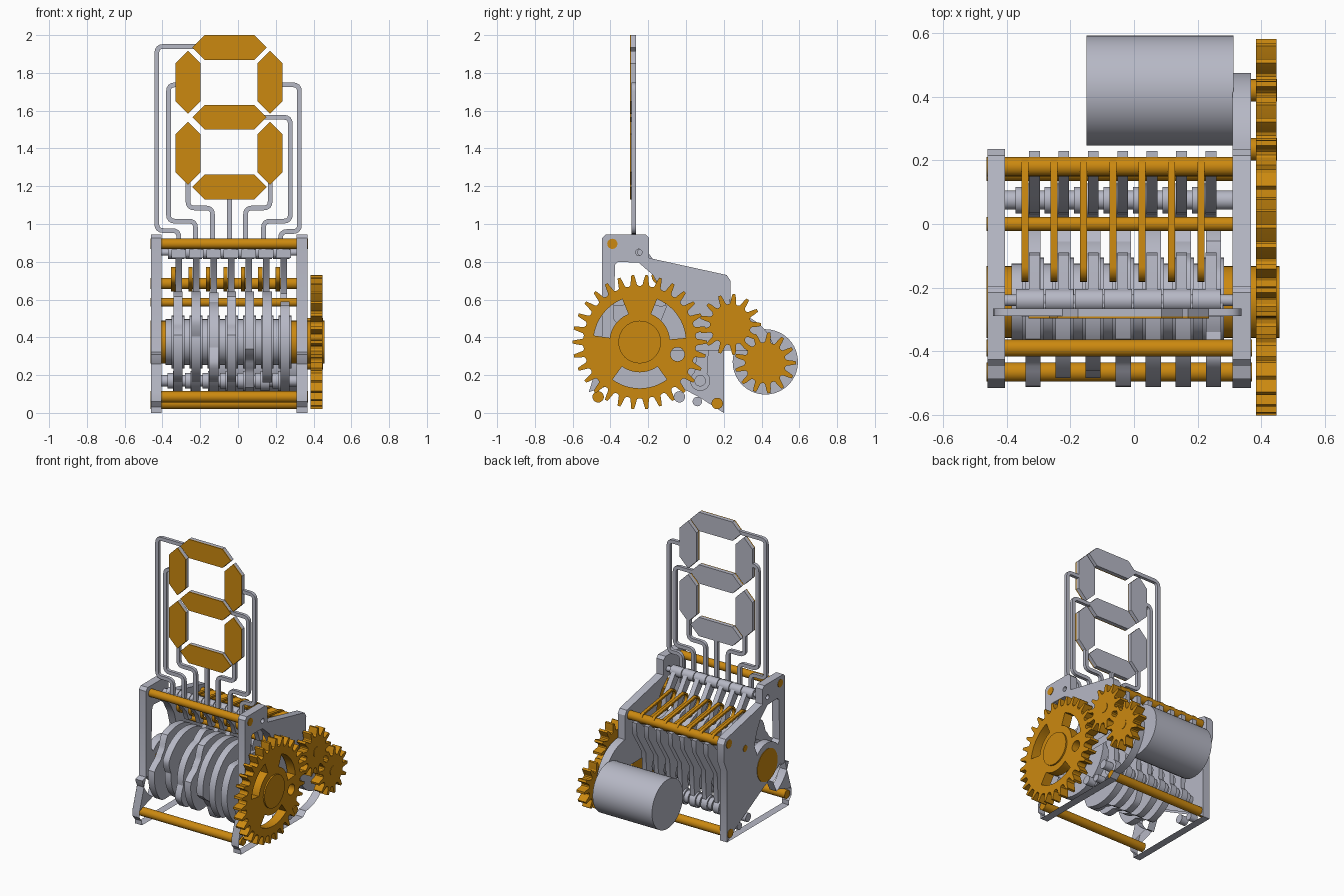
import bpy, bmesh, math
from mathutils import Matrix, Vector

cube = bpy.data.objects.get("Cube")
if cube:
    bpy.data.objects.remove(cube, do_unlink=True)


def material(name, rgb):
    m = bpy.data.materials.new(name)
    m.use_nodes = True
    m.diffuse_color = (*rgb, 1)
    bsdf = next(n for n in m.node_tree.nodes if n.type == 'BSDF_PRINCIPLED')
    bsdf.inputs["Base Color"].default_value = (*rgb, 1)
    bsdf.inputs["Roughness"].default_value = 0.6
    return m


GREY = material("cool grey", (0.47, 0.48, 0.56))
ORANGE = material("amber orange", (0.60, 0.25, 0.005))

# Sketch planes: "X" draws in (y, z) and extrudes along x; "Y" draws in (x, z) and extrudes along y
PLANES = {"X": Matrix(((0, 0, 1, 0), (1, 0, 0, 0), (0, 1, 0, 0), (0, 0, 0, 1))),
          "Y": Matrix(((1, 0, 0, 0), (0, 0, -1, 0), (0, 1, 0, 0), (0, 0, 0, 1)))}


def prism(name, loops, a, b, mat, axis="X"):
    """Extrude an outline, with further loops as holes, from a to b."""
    cu = bpy.data.curves.new(name, 'CURVE')
    cu.dimensions = '2D'
    cu.fill_mode = 'BOTH'
    cu.extrude = abs(b - a) / 2
    for loop in loops:
        sp = cu.splines.new('POLY')
        sp.points.add(len(loop) - 1)
        for p, co in zip(sp.points, loop):
            p.co = (co[0], co[1], 0, 1)
        sp.use_cyclic_u = True
    tmp = bpy.data.objects.new(name + "_sketch", cu)
    bpy.context.scene.collection.objects.link(tmp)
    bpy.context.view_layer.update()
    dg = bpy.context.evaluated_depsgraph_get()
    me = bpy.data.meshes.new_from_object(tmp.evaluated_get(dg))
    bpy.data.objects.remove(tmp, do_unlink=True)
    bpy.data.curves.remove(cu)
    mid = (a + b) / 2 * (-1 if axis == "Y" else 1)
    me.transform(PLANES[axis] @ Matrix.Translation((0, 0, mid)))
    bm = bmesh.new()
    bm.from_mesh(me)
    bmesh.ops.remove_doubles(bm, verts=bm.verts, dist=1e-5)
    bmesh.ops.recalc_face_normals(bm, faces=bm.faces)
    bm.to_mesh(me)
    bm.free()
    me.name = name
    me.materials.clear()
    me.materials.append(mat)
    ob = bpy.data.objects.new(name, me)
    bpy.context.scene.collection.objects.link(ob)
    return ob


def arc(c, r, a0=0, a1=360, n=40):
    full = abs(a1 - a0) >= 360
    return [(c[0] + r * math.cos(math.radians(a0 + (a1 - a0) * i / n)),
             c[1] + r * math.sin(math.radians(a0 + (a1 - a0) * i / n)))
            for i in range(n if full else n + 1)]


def rod(name, c, r, a, b, mat):
    return prism(name, [arc(c, r)], a, b, mat)


def sector(c, r0, r1, a0, a1):
    return arc(c, r1, a0, a1, 12) + arc(c, r0, a1, a0, 12)


AXLE = (-0.245, 0.375)

# Side plates with window, slot and small holes
front_edge = [(-0.195, 0.82), (-0.195, 0.925), (-0.215, 0.945), (-0.425, 0.945), (-0.445, 0.925),
              (-0.445, 0.32), (-0.515, 0.11), (-0.515, 0.06), (-0.49, 0.03), (-0.49, 0)]
back_top = [(0.235, 0.70), (0.215, 0.73)]
window = [(-0.36, 0.80), (-0.375, 0.785), (-0.385, 0.50)] + arc(AXLE, 0.155, 140, 45, 12) + \
         [(-0.105, 0.56), (-0.13, 0.65), (-0.175, 0.73), (-0.25, 0.795)]
holes = [window, sector(AXLE, 0.16, 0.25, 195, 245), arc((-0.25, 0.85), 0.017, n=16),
         arc((-0.035, 0.085), 0.03, n=20), arc((0.06, 0.06), 0.025, n=20)]
prism("left_side_plate", [[(0.2, 0)] + arc((0.225, 0.28), 0.25, -88, 88, 32) + back_top + front_edge] + holes,
      0.31, 0.367, GREY)
prism("right_side_plate", [[(0.2, 0), (0.2, 0.5), (0.235, 0.58)] + back_top + front_edge] + holes,
      -0.46, -0.405, GREY)

# Cross rods tying the plates together
for name, c, r, end in (("front_top_rod", (-0.39, 0.895), 0.027, 0.37),
                        ("front_bottom_rod", (-0.465, 0.085), 0.03, 0.37),
                        ("back_bottom_rod", (0.165, 0.05), 0.03, 0.33),
                        ("back_top_rod", (0.18, 0.685), 0.03, 0.33),
                        ("middle_rod", (0.0, 0.585), 0.022, 0.33)):
    rod(name, c, r, -0.463, end, ORANGE)
rod("display_pivot_rod", (-0.24, 0.85), 0.018, -0.41, 0.32, GREY)
rod("follower_pivot_rod", (0.075, 0.17), 0.03, -0.41, 0.32, GREY)

# Camshaft and spacer drum
rod("cam_axle", AXLE, 0.113, -0.463, 0.457, ORANGE)
rod("cam_drum", AXLE, 0.121, -0.385, 0.28, GREY)

# Motor
rod("motor", (0.42, 0.27), 0.173, -0.15, 0.312, GREY)


# Gears
def gear_outline(c, teeth, root, tip):
    pts = []
    for i in range(teeth):
        for f, r in ((-0.40, root), (-0.27, root + 0.006), (-0.17, (root + tip) / 2 + 0.008), (-0.10, tip),
                     (0.10, tip), (0.17, (root + tip) / 2 + 0.008), (0.27, root + 0.006), (0.40, root)):
            a = 2 * math.pi * (i + f) / teeth
            pts.append((c[0] + r * math.cos(a), c[1] + r * math.sin(a)))
    return pts


cuts = [sector(AXLE, 0.16, 0.245, a, b) for a, b in ((5, 68), (112, 172), (234, 306))]
cuts.append(arc((-0.045, 0.31), 0.037, n=24))
prism("large_gear", [gear_outline(AXLE, 30, 0.298, 0.356)] + cuts, 0.383, 0.447, ORANGE)
for name, c in (("idler_gear", (0.235, 0.468)), ("motor_gear", (0.42, 0.265))):
    prism(name, [gear_outline(c, 13, 0.108, 0.162)], 0.383, 0.447, ORANGE)
    rod(name + "_shaft", c, 0.035, 0.35, 0.45, ORANGE)

# Seven cams: each digit's segment raises the rim over a tenth of a turn
ON = ["02356789", "045689", "0268", "0235689", "013456789", "2345689", "01234789"]


def cam_outline(digits):
    def lift(a):
        return str(round(3 - (a - 180) / 36) % 10) in digits
    pts = []
    for a in range(0, 360, 4):
        smooth = sum(lift(a + d) for d in range(-8, 9, 2)) / 9
        pts += arc(AXLE, 0.215 + 0.052 * smooth, a, a, 1)[:1]
    return pts


def hull_loop(c0, r0, c1, r1):
    return arc(c0, r0, 90, 270, 12) + arc(c1, r1, -90, 90, 12)


# Mechanism repeated for each segment
for i in range(7):
    n = str(i + 1)
    x = -0.3175 + 0.0945 * i
    prism("cam_" + n, [cam_outline(ON[i])], x - 0.024, x + 0.024, GREY)
    rod("cam_collar_" + n, AXLE, 0.14, x - 0.034, x + 0.034, GREY)
    # Follower lever at the back
    x = -0.313 + 0.0925 * i
    prism("follower_" + n, [[(0.04, 0.17), (0.11, 0.17), (0.125, 0.42), (0.225, 0.58), (0.23, 0.665),
                             (0.19, 0.665), (0.08, 0.53), (0.035, 0.43), (0.03, 0.36), (0.055, 0.3)]],
          x - 0.017, x + 0.017, GREY)
    rod("follower_roller_" + n, (0.075, 0.17), 0.053, x - 0.03, x + 0.017, GREY)
    rod("follower_spacer_" + n, (0.075, 0.17), 0.042, x - 0.06, x - 0.02, GREY)
    # Display arm with its pivot sleeve
    prism("display_arm_" + n, [[(-0.27, 0.84), (-0.22, 0.875), (-0.15, 0.78), (-0.10, 0.72),
                                (-0.09, 0.63), (-0.125, 0.63), (-0.15, 0.70)]], x - 0.017, x + 0.017, GREY)
    rod("pivot_sleeve_" + n, (-0.24, 0.85), 0.035, x - 0.058, x + 0.030, GREY)
    prism("segment_foot_" + n, [[(-0.29, 0.82), (-0.235, 0.82), (-0.235, 0.865), (-0.29, 0.865)]],
          x - 0.04, x + 0.038, GREY)
    # Return band
    x = -0.343 + 0.0922 * i
    prism("return_band_" + n, [hull_loop((-0.135, 0.725), 0.047, (0.165, 0.685), 0.043),
                               hull_loop((-0.135, 0.725), 0.034, (0.165, 0.685), 0.030)],
          x - 0.011, x + 0.011, ORANGE)


# Display segments: grey backing with an amber face
def hexagon(cx, cz, half, w, upright):
    pts = [(-half, 0), (-half + w, -w), (half - w, -w), (half, 0), (half - w, w), (-half + w, w)]
    return [(cx + v, cz + u) if upright else (cx + u, cz + v) for u, v in pts]


SEGMENTS = (("top", -0.045, 1.935, 0.197, False), ("upper_right", -0.265, 1.75, 0.167, True),
            ("lower_right", -0.265, 1.375, 0.167, True), ("bottom", -0.045, 1.195, 0.197, False),
            ("lower_left", 0.17, 1.375, 0.167, True), ("middle", -0.045, 1.565, 0.197, False),
            ("upper_left", 0.17, 1.75, 0.167, True))
for name, cx, cz, half, upright in SEGMENTS:
    shape = hexagon(cx, cz, half, 0.066, upright)
    prism(name + "_segment", [shape], -0.29, -0.265, GREY, "Y")
    prism(name + "_segment_face", [shape], -0.297, -0.29, ORANGE, "Y")


# Bent stems carrying the segments
def ribbon(path, w, r):
    p = [Vector(q) for q in path]
    line = [p[0]]
    for a, b, c in zip(p, p[1:], p[2:]):
        s, e = b + (a - b).normalized() * r, b + (c - b).normalized() * r
        line += [s * (1 - t) ** 2 + b * 2 * t * (1 - t) + e * t * t for t in (0, 0.25, 0.5, 0.75, 1)]
    line.append(p[-1])
    left, right = [], []
    for i, q in enumerate(line):
        d = (line[min(i + 1, len(line) - 1)] - line[max(i - 1, 0)]).normalized()
        off = Vector((-d.y, d.x)) * w / 2
        left.append(q + off)
        right.append(q - off)
    return left + right[::-1]


STEMS = ([(-0.20, 1.94), (-0.43, 1.94), (-0.43, 0.965), (-0.313, 0.965), (-0.313, 0.83)],
         [(-0.30, 1.737), (-0.368, 1.737), (-0.368, 1.015), (-0.225, 1.015), (-0.225, 0.83)],
         [(-0.265, 1.25), (-0.265, 1.085), (-0.135, 1.085), (-0.135, 0.83)],
         [(-0.045, 1.16), (-0.045, 0.83)],
         [(0.17, 1.25), (0.17, 1.085), (0.04, 1.085), (0.04, 0.83)],
         [(0.10, 1.565), (0.277, 1.565), (0.277, 1.015), (0.135, 1.015), (0.135, 0.83)],
         [(0.20, 1.737), (0.325, 1.737), (0.325, 0.96), (0.225, 0.96), (0.225, 0.83)])
for (name, *_), path in zip(SEGMENTS, STEMS):
    prism(name + "_stem", [ribbon(path, 0.025, 0.035)], -0.289, -0.266, GREY, "Y")

# Smooth round surfaces, keep edges sharp
bpy.ops.object.select_all(action='DESELECT')
for ob in bpy.context.scene.objects:
    if ob.type == 'MESH':
        ob.select_set(True)
        bpy.context.view_layer.objects.active = ob
bpy.ops.object.shade_smooth_by_angle(angle=math.radians(30))
